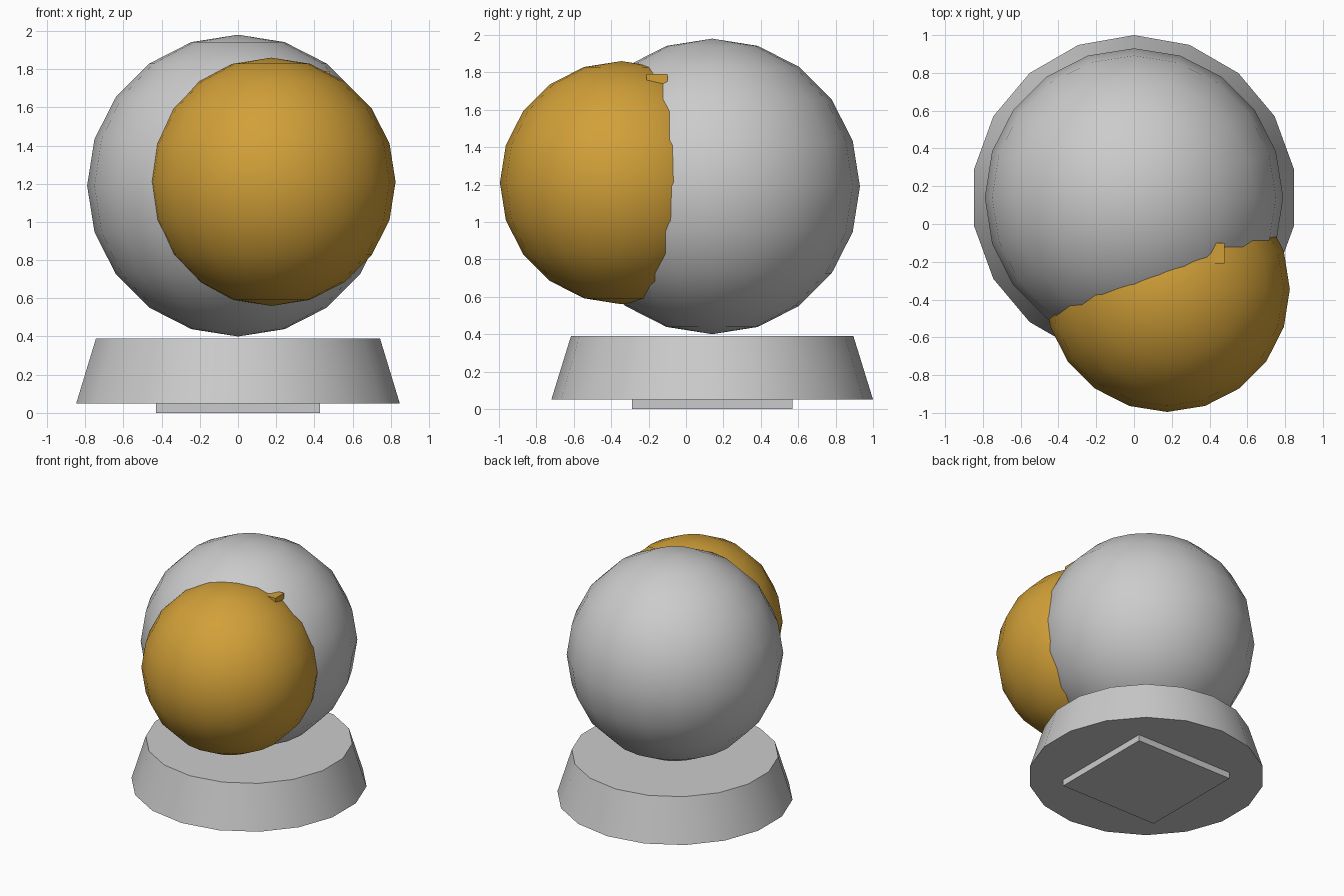
import bpy
from math import radians

if "Cube" in bpy.data.objects:
    bpy.data.objects.remove(bpy.data.objects["Cube"])

CY = 0.14  # the base and large ball share this centre line

gold = bpy.data.materials.new("gold")
gold.diffuse_color = (0.64, 0.35, 0.04, 1)
gold.use_nodes = True
gold.node_tree.nodes["Principled BSDF"].inputs["Base Color"].default_value = gold.diffuse_color


def finish(name, mat=None, smooth=True):
    ob = bpy.context.object
    ob.name = name
    if mat:
        ob.data.materials.append(mat)
    if smooth:
        bpy.ops.object.shade_smooth_by_angle(angle=radians(35))
    return ob


def ball(name, radius, loc, mat=None):
    bpy.ops.mesh.primitive_uv_sphere_add(segments=20, ring_count=10,
                                         radius=radius, location=loc)
    return finish(name, mat)


def box(name, lo, hi, mat=None):
    centre = [(a + b) / 2 for a, b in zip(lo, hi)]
    bpy.ops.mesh.primitive_cube_add(size=1, location=centre)
    bpy.context.object.scale = [b - a for a, b in zip(lo, hi)]
    bpy.ops.object.transform_apply(location=False, rotation=False, scale=True)
    return finish(name, mat, smooth=False)


# Square foot plate under the base
box("foot_plate", (-0.43, CY - 0.43, 0), (0.43, CY + 0.43, 0.05))

# Tapered 18-sided base
bpy.ops.mesh.primitive_cone_add(vertices=18, radius1=0.86, radius2=0.755,
                                depth=0.34, location=(0, CY, 0.22))
finish("base")

# Large ball and the coloured ball sunk into its front
ball("large_ball", 0.79, (0, CY, 1.19))
ball("front_ball", 0.65, (0.175, -0.345, 1.21), gold)

# Small block peeking out at the seam between the balls
box("seam_block", (0.37, -0.21, 1.69), (0.48, -0.10, 1.79), gold)
